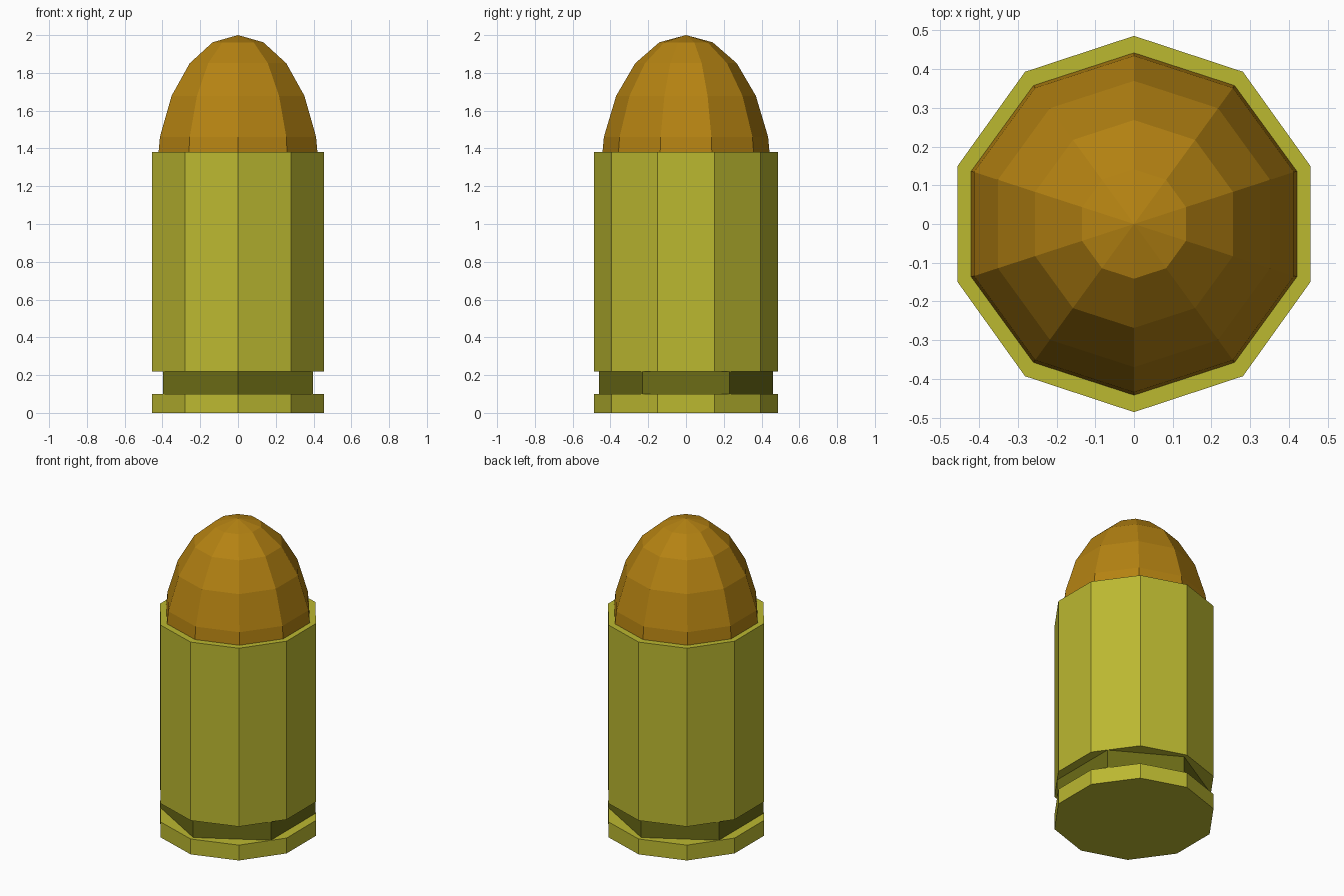
import bpy

if "Cube" in bpy.data.objects:
    bpy.data.objects.remove(bpy.data.objects["Cube"])


def material(name, color):
    mat = bpy.data.materials.new(name)
    mat.diffuse_color = (*color, 1.0)
    mat.use_nodes = True
    mat.node_tree.nodes["Principled BSDF"].inputs["Base Color"].default_value = mat.diffuse_color
    return mat


def prism(name, sides, rx, ry, z0, z1, mat):
    """Flat-sided prism between two heights, with a corner on the y axis."""
    bpy.ops.mesh.primitive_cylinder_add(
        vertices=sides, radius=1, depth=1, location=(0, 0, (z0 + z1) / 2))
    finish(name, (rx, ry, z1 - z0), mat)


def finish(name, scale, mat):
    obj = bpy.context.object
    obj.name = name
    obj.scale = scale
    bpy.ops.object.transform_apply(location=False, rotation=False, scale=True)
    obj.data.materials.append(mat)


brass = material("brass", (0.50, 0.48, 0.03))
dark_brass = material("dark_brass", (0.15, 0.15, 0.008))
copper = material("copper", (0.46, 0.225, 0.006))

# Casing: ten-sided rim and body, joined by a narrower six-sided groove
prism("rim", 10, 0.479, 0.486, 0.0, 0.10, brass)
prism("extractor_groove", 6, 0.459, 0.46, 0.10, 0.22, dark_brass)
prism("case_body", 10, 0.479, 0.486, 0.22, 1.38, brass)

# Bullet: stretched low-poly sphere seated in the case mouth
bpy.ops.mesh.primitive_uv_sphere_add(
    segments=10, ring_count=10, radius=1, location=(0, 0, 1.22))
finish("bullet_tip", (0.457, 0.457, 0.78), copper)
